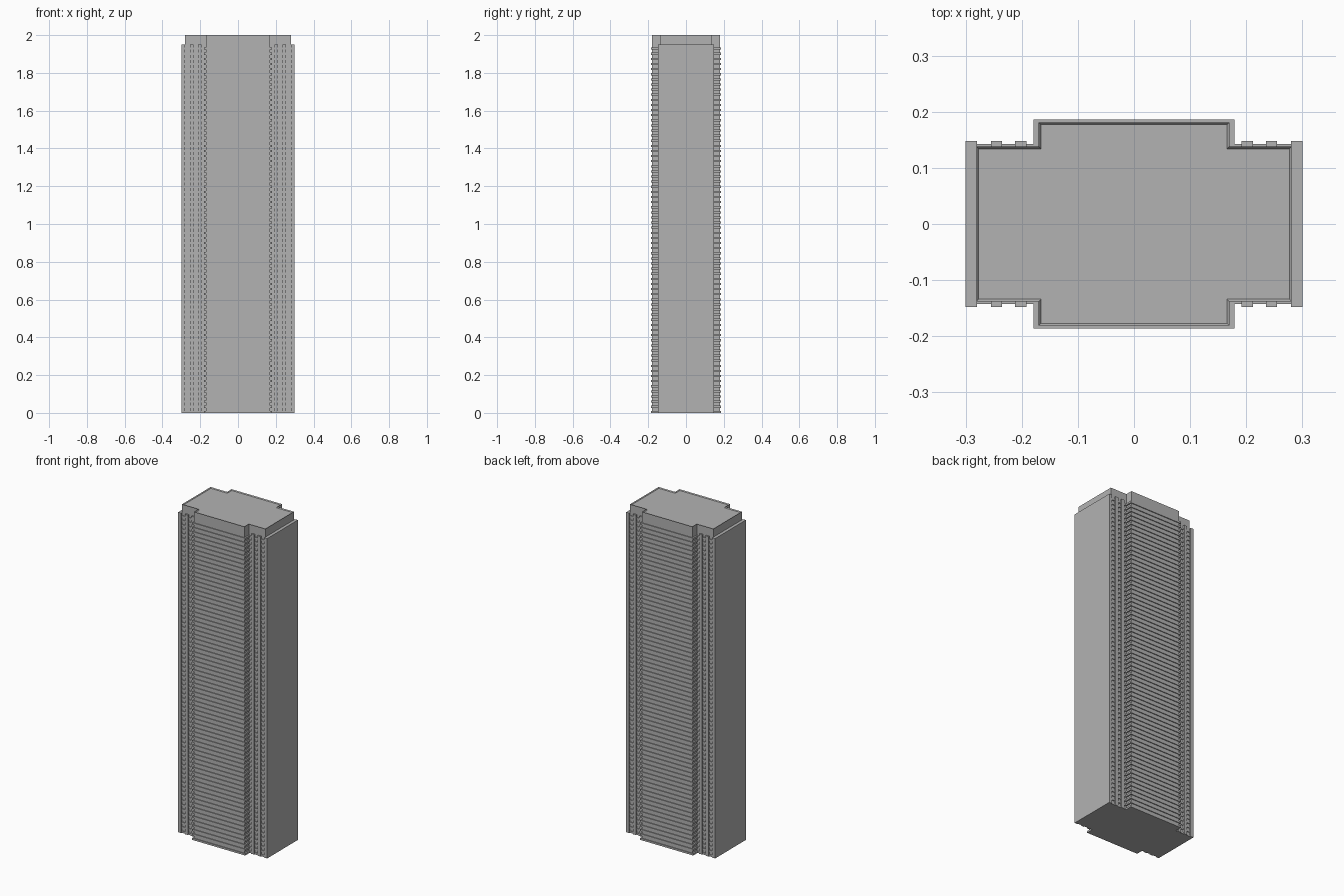
import bpy, bmesh

cube = bpy.data.objects.get("Cube")
if cube:
    bpy.data.objects.remove(cube, do_unlink=True)

concrete = bpy.data.materials.new("light_grey_concrete")
concrete.use_nodes = True
GREY = (0.45, 0.45, 0.45, 1)
concrete.diffuse_color = GREY
concrete.node_tree.nodes["Principled BSDF"].inputs["Base Color"].default_value = GREY

BODY_TOP, ROOF_TOP = 1.95, 2.0
FLOORS = 72
PITCH = BODY_TOP / FLOORS
SLAB = 0.011


def cross_plan(x_end, y_end, x_mid, y_mid):
    """Outline of a rectangle with a wider bay on the front and back."""
    q = [(x_end, y_end), (x_mid, y_end), (x_mid, y_mid)]
    right_back = q
    left_back = [(-x, y) for x, y in reversed(q)]
    left_front = [(-x, -y) for x, y in q]
    right_front = [(x, -y) for x, y in reversed(q)]
    return right_back + left_back + left_front + right_front


def add_prism(bm, outline, z0, z1):
    face = bm.faces.new([bm.verts.new((x, y, z0)) for x, y in outline])
    top = bmesh.ops.extrude_face_region(bm, geom=[face])["geom"]
    verts = [v for v in top if isinstance(v, bmesh.types.BMVert)]
    bmesh.ops.translate(bm, verts=verts, vec=(0, 0, z1 - z0))
    return next(f for f in top if isinstance(f, bmesh.types.BMFace))


def finish(bm, name):
    bmesh.ops.recalc_face_normals(bm, faces=bm.faces)
    mesh = bpy.data.meshes.new(name)
    bm.to_mesh(mesh)
    bm.free()
    mesh.materials.append(concrete)
    obj = bpy.data.objects.new(name, mesh)
    bpy.context.collection.objects.link(obj)
    return obj


def box(name, x0, x1, y0, y1, z0, z1):
    bm = bmesh.new()
    add_prism(bm, [(x0, y0), (x1, y0), (x1, y1), (x0, y1)], z0, z1)
    return finish(bm, name)


# Core with a shallow parapet around the roof
bm = bmesh.new()
roof = add_prism(bm, cross_plan(0.281, 0.138, 0.170, 0.181), 0.002, ROOF_TOP)
bmesh.ops.inset_region(bm, faces=[roof], thickness=0.004, use_even_offset=True)
bmesh.ops.translate(bm, verts=roof.verts, vec=(0, 0, -0.006))
finish(bm, "tower_core")

# One projecting slab, repeated at every floor
bm = bmesh.new()
add_prism(bm, cross_plan(0.29, 0.143, 0.179, 0.186), 0, SLAB)
slabs = finish(bm, "floor_slabs")
stack = slabs.modifiers.new("floors", 'ARRAY')
stack.count = FLOORS
stack.use_relative_offset = False
stack.use_constant_offset = True
stack.constant_offset_displace = (0, 0, PITCH)

# End walls and vertical fins, on both sides
for side, s in (("left", 1), ("right", -1)):
    xs = sorted((s * 0.28, s * 0.30))
    box(f"{side}_end_wall", *xs, -0.148, 0.148, 0, BODY_TOP)
    for n, x in enumerate((0.192, 0.235), 1):
        xs = sorted((s * x, s * (x + 0.02)))
        for face, d in (("front", -1), ("back", 1)):
            ys = sorted((d * 0.13, d * 0.148))
            box(f"{side}_{face}_fin_{n}", *xs, *ys, 0, BODY_TOP)
